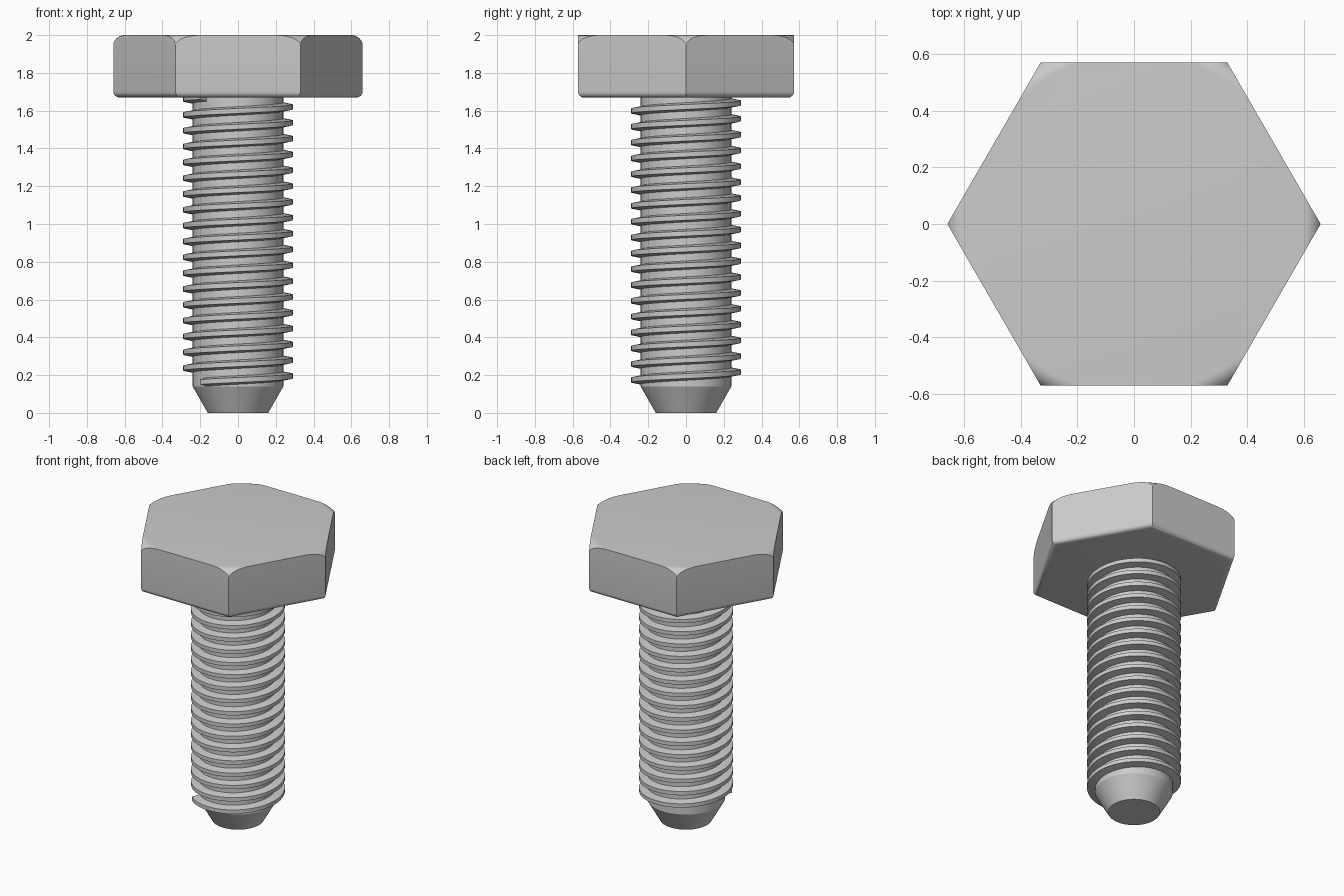
import bpy
import bmesh
from math import cos, sin, pi, radians

if "Cube" in bpy.data.objects:
    bpy.data.objects.remove(bpy.data.objects["Cube"])

# Single steel colour
steel = bpy.data.materials.new("steel grey")
steel.use_nodes = True
STEEL = (0.6, 0.6, 0.6, 1)
steel.diffuse_color = STEEL
steel.node_tree.nodes["Principled BSDF"].inputs["Base Color"].default_value = STEEL


def finish(bm, name):
    """Turn a bmesh into a named steel object."""
    bmesh.ops.recalc_face_normals(bm, faces=bm.faces)
    mesh = bpy.data.meshes.new(name)
    bm.to_mesh(mesh)
    bm.free()
    mesh.materials.append(steel)
    obj = bpy.data.objects.new(name, mesh)
    bpy.context.collection.objects.link(obj)
    return obj


def activate(obj):
    bpy.ops.object.select_all(action='DESELECT')
    obj.select_set(True)
    bpy.context.view_layer.objects.active = obj


def smooth(obj):
    activate(obj)
    bpy.ops.object.shade_smooth_by_angle(angle=radians(25))


def lathe(name, profile, sides):
    """Revolve a (radius, z) profile about z and cap both ends."""
    bm = bmesh.new()
    rings = [[bm.verts.new((r * cos(2 * pi * i / sides), r * sin(2 * pi * i / sides), z))
              for i in range(sides)] for r, z in profile]
    for low, high in zip(rings, rings[1:]):
        for i in range(sides):
            j = (i + 1) % sides
            bm.faces.new((low[i], low[j], high[j], high[i]))
    bm.faces.new(rings[0][::-1])
    bm.faces.new(rings[-1])
    return finish(bm, name)


# Hexagonal head: prism with rounded lower edges
HEAD_BOTTOM, TOP, CORNER = 1.67, 2.0, 0.66
bm = bmesh.new()
ring = [bm.verts.new((CORNER * cos(i * pi / 3), CORNER * sin(i * pi / 3), HEAD_BOTTOM))
        for i in range(6)]
base = bm.faces.new(ring)
extruded = bmesh.ops.extrude_face_region(bm, geom=[base], use_keep_orig=True)["geom"]
for v in extruded:
    if isinstance(v, bmesh.types.BMVert):
        v.co.z = TOP + 0.2
bmesh.ops.recalc_face_normals(bm, faces=bm.faces)
low_edges = [e for e in bm.edges if all(v.co.z < HEAD_BOTTOM + 0.01 for v in e.verts)]
bmesh.ops.bevel(bm, geom=low_edges, offset=0.03, segments=6, profile=0.5, affect='EDGES')
head = finish(bm, "hex_head")

# Round the top corners by intersecting with a filleted disc
FILLET = 0.062
arc = [(0.6 + FILLET * cos(a), TOP - FILLET + FILLET * sin(a))
       for a in (i * pi / 20 for i in range(11))]
rounder = lathe("head_rounder", [(0.662, 1.5)] + arc, 144)
rounder.hide_render = True
cut = head.modifiers.new("round_top", 'BOOLEAN')
cut.operation = 'INTERSECT'
cut.solver = 'EXACT'
cut.object = rounder
activate(head)
bpy.ops.object.modifier_apply(modifier=cut.name)
bpy.data.objects.remove(rounder)
smooth(head)

# Shank with tapered tip
ROOT = 0.24
smooth(lathe("shank", [(0.16, 0), (ROOT, 0.14), (ROOT, HEAD_BOTTOM + 0.02)], 96))

# Right-handed helical thread with a trapezoid section
PITCH, STEPS, CREST = 0.0838, 72, 0.29
section = [(ROOT - 0.006, -0.024), (CREST, -0.013), (CREST, 0.013), (ROOT - 0.006, 0.024)]
start_angle, start_z = radians(226), 0.164
bm = bmesh.new()
previous = None
for i in range(18 * STEPS + 1):
    a = start_angle + 2 * pi * i / STEPS
    z = start_z + PITCH * i / STEPS
    loop = [bm.verts.new((r * cos(a), r * sin(a), z + dz)) for r, dz in section]
    if previous:
        for k in range(4):
            n = (k + 1) % 4
            bm.faces.new((previous[k], previous[n], loop[n], loop[k]))
    else:
        bm.faces.new(loop[::-1])
    previous = loop
bm.faces.new(previous)
smooth(finish(bm, "thread"))
